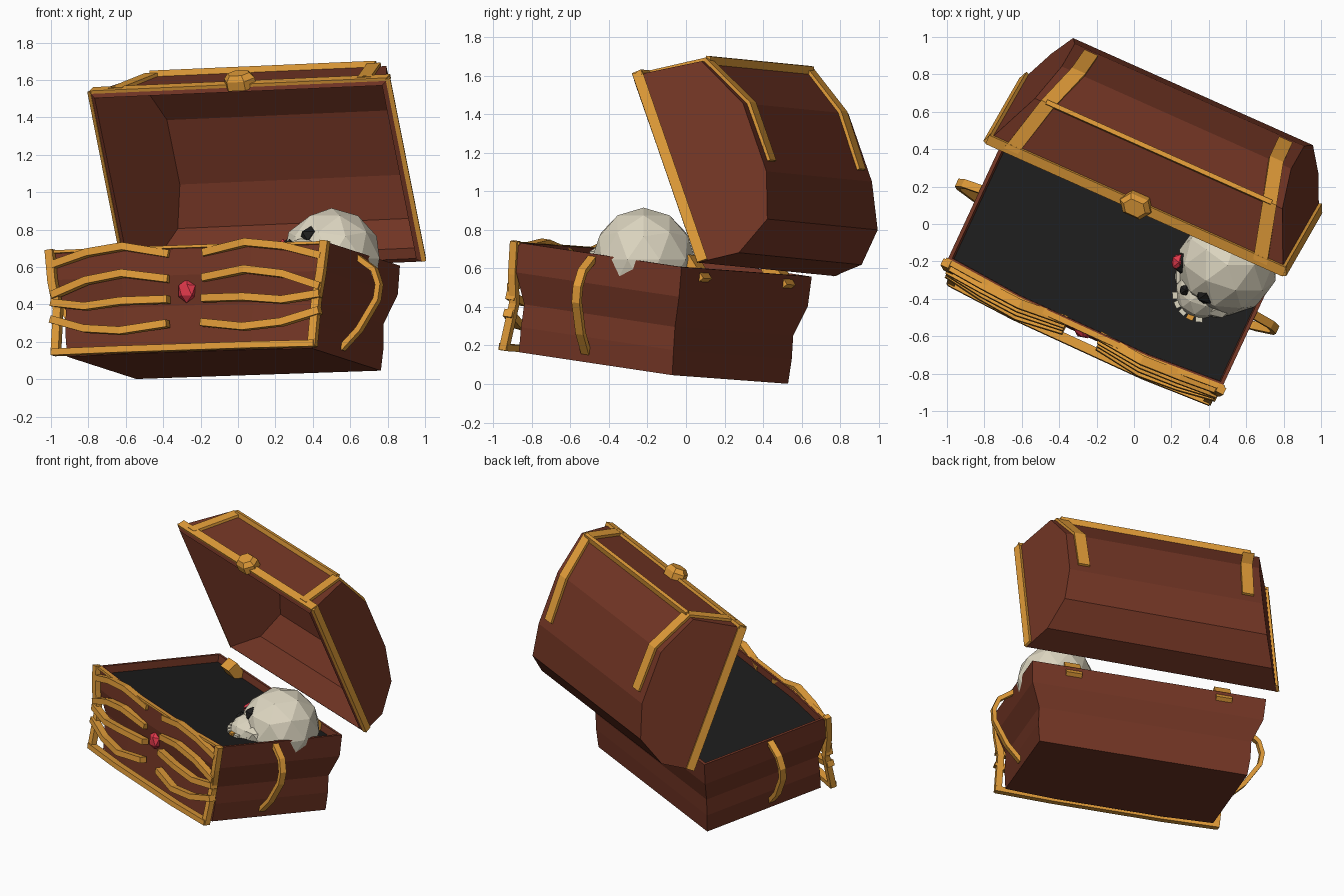
import bpy, bmesh, math
from mathutils import Vector, Matrix

if "Cube" in bpy.data.objects:
    bpy.data.objects.remove(bpy.data.objects["Cube"])


def material(name, r, g, b):
    m = bpy.data.materials.new(name)
    m.diffuse_color = (r, g, b, 1)
    m.use_nodes = True
    m.node_tree.nodes["Principled BSDF"].inputs["Base Color"].default_value = m.diffuse_color
    return m


WOOD = material("wood", 0.17, 0.036, 0.018)
GOLD = material("gold", 0.75, 0.33, 0.04)
BONE = material("bone", 0.72, 0.67, 0.53)
DARK = material("dark", 0.012, 0.012, 0.012)
RED = material("ruby", 0.75, 0.04, 0.07)


def frame(x, y, origin):
    """Tilted coordinate frame from its x and y directions."""
    x = Vector(x).normalized()
    z = x.cross(Vector(y)).normalized()
    y = z.cross(x)
    m = Matrix((x, y, z)).transposed().to_4x4()
    m.translation = origin
    return m


BASE = frame((0.908, -0.417, 0.031), (0.405, 0.904, -0.135), (-0.08, -0.18, 0.085))
LID = frame((0.912, -0.407, 0.04), (0.172, 0.326, -0.929), (0.195, 0.415, 0.595))
WORLD = Matrix.Identity(4)


def add(name, bm, mat, m):
    bmesh.ops.recalc_face_normals(bm, faces=bm.faces)
    me = bpy.data.meshes.new(name)
    bm.to_mesh(me)
    bm.free()
    me.materials.append(mat)
    ob = bpy.data.objects.new(name, me)
    ob.matrix_world = m
    bpy.context.collection.objects.link(ob)
    return ob


def loft(name, rings, mat, m, cap_start=True, cap_end=True):
    bm = bmesh.new()
    rows = [[bm.verts.new(p) for p in r] for r in rings]
    n = len(rows[0])
    for a, b in zip(rows, rows[1:]):
        for i in range(n):
            j = (i + 1) % n
            bm.faces.new((a[i], a[j], b[j], b[i]))
    if cap_start:
        bm.faces.new(rows[0])
    if cap_end:
        bm.faces.new(rows[-1])
    return add(name, bm, mat, m)


def bar(name, pts, across, width, thick, m, mat=GOLD):
    """Flat bar swept along a path; 'across' is its width direction."""
    pts = [Vector(p) for p in pts]
    side = Vector(across).normalized()
    rings = []
    for i, p in enumerate(pts):
        t = pts[min(i + 1, len(pts) - 1)] - pts[max(i - 1, 0)]
        n = t.cross(side).normalized() * thick / 2
        s = side * width / 2
        rings.append([p + s + n, p - s + n, p - s - n, p + s - n])
    return loft(name, rings, mat, m)


def ball(name, loc, size, mat, m=WORLD, sub=1):
    bm = bmesh.new()
    bmesh.ops.create_icosphere(bm, subdivisions=sub, radius=1)
    bmesh.ops.scale(bm, vec=size, verts=bm.verts)
    bmesh.ops.translate(bm, vec=loc, verts=bm.verts)
    return add(name, bm, mat, m)


# Chest body: pinched waist, bowed front, open top with an inner wall
def ring(hx, front, back, z, bow=0.03):
    return [(-hx, front, z), (-0.38, front - bow, z), (0.38, front - bow, z),
            (hx, front, z), (hx, back, z), (-hx, back, z)]


levels = [(0.72, -0.43, 0.455, 0), (0.735, -0.43, 0.45, 0.13), (0.735, -0.43, 0.44, 0.25),
          (0.80, -0.47, 0.47, 0.41), (0.81, -0.475, 0.465, 0.565),
          (0.79, -0.455, 0.445, 0.565), (0.78, -0.445, 0.44, 0.50)]
loft("chest_body", [ring(*l) for l in levels], WOOD, BASE, cap_end=False)

# Dark filling just under the rim
loft("dark_filling", [ring(0.785, -0.45, 0.443, 0.50), ring(0.785, -0.45, 0.443, 0.515)], DARK, BASE)

# Lid: profile (distance from hinge, height), narrowing towards the top
profile = [(0, 0), (-0.02, 0.2), (0.1, 0.38), (0.34, 0.45), (0.72, 0.45), (1.0, 0.33), (1.044, 0)]
bm = bmesh.new()
left, right = [[bm.verts.new((s * (0.87 - 0.44 * w), -v, w)) for v, w in profile] for s in (-1, 1)]
for i in range(len(profile) - 1):
    bm.faces.new((left[i], left[i + 1], right[i + 1], right[i]))
bm.faces.new(left)
bm.faces.new(right)
lid = add("lid", bm, WOOD, LID)
# outward normals on the open shell, then wall thickness inwards
bm = bmesh.new()
bm.from_mesh(lid.data)
top = max(bm.faces, key=lambda f: f.calc_center_median().z)
if top.normal.z < 0:
    bmesh.ops.reverse_faces(bm, faces=bm.faces)
bm.to_mesh(lid.data)
bm.free()
wall = lid.modifiers.new("wall", "SOLIDIFY")
wall.thickness = 0.04
wall.offset = -1

# Lid trim: front edge, end edges, fold strip and the two straps
bar("lid_front_trim", [(-0.87, -1.045, 0.025), (0.87, -1.045, 0.025)], (0, 0, 1), 0.055, 0.025, LID)
bar("lid_fold_trim", [(-0.66, -1.0, 0.335), (0.66, -1.0, 0.335)], (0, 1, -0.6), 0.055, 0.025, LID)
for s, side in ((-1, "left"), (1, "right")):
    bar("lid_end_trim_" + side, [(s * 0.865, 0, 0.025), (s * 0.865, -1.05, 0.025)],
        (-s * 0.44, 0, 1), 0.055, 0.025, LID)
    bar("lid_strap_" + side, [(s * 0.73, -1.05, 0.02), (s * 0.65, -1.008, 0.335),
                              (s * 0.58, -0.72, 0.458), (s * 0.57, -0.40, 0.455)],
        (1, 0, 0), 0.08, 0.022, LID)
    # hinge blocks on the back wall
    bar("hinge_" + side, [(s * 0.52, 0.46, 0.49), (s * 0.52, 0.36, 0.60)], (1, 0, 0), 0.11, 0.08, BASE)

# Clasp on the lid
loft("clasp", [[(x * k, -1.06 - d, 0.03 + z * k) for x, z in
                ((-0.09, 0), (-0.05, 0.06), (0.05, 0.06), (0.09, 0), (0.05, -0.06), (-0.05, -0.06))]
               for k, d in ((1, -0.03), (1, 0.02), (0.7, 0.05))], GOLD, LID)

# Front frame, four curved ribs on each half, and side handles
ribs = [(0.525, 0.57, 0.545, 0.49), (0.39, 0.425, 0.395, 0.325),
        (0.28, 0.275, 0.255, 0.285), (0.15, 0.115, 0.135, 0.195)]
bar("frame_bottom", [(-0.77, -0.50, 0.015), (-0.38, -0.52, 0.015), (0.38, -0.52, 0.015),
                     (0.77, -0.50, 0.015)], (0, 1, 0), 0.05, 0.035, BASE)
bar("frame_top", [(-0.82, -0.48, 0.56), (-0.38, -0.51, 0.56), (0.38, -0.51, 0.56),
                  (0.82, -0.48, 0.56)], (0, 1, 0), 0.03, 0.015, BASE)
for s, side in ((-1, "left"), (1, "right")):
    bar("frame_post_" + side, [(s * 0.81, -0.495, 0.57), (s * 0.79, -0.49, 0.40),
                               (s * 0.76, -0.475, 0.25), (s * 0.755, -0.50, 0)],
        (0, 1, 0), 0.04, 0.045, BASE)
    for k, zs in enumerate(ribs):
        path = [(s * x, y, z) for x, y, z in zip((0.1, 0.36, 0.58, 0.79), (-0.50, -0.53, -0.515, -0.49), zs)]
        bar("rib_%s_%d" % (side, k + 1), path, (0, 1, 0), 0.05, 0.04, BASE)
    bar("handle_" + side, [(s * x, -0.05, z) for x, z in
                           ((0.80, 0.54), (0.90, 0.47), (0.93, 0.39), (0.92, 0.31), (0.82, 0.15), (0.72, 0.05))],
        (0, 1, 0), 0.045, 0.03, BASE)

# Front jewel
ball("front_jewel", (0, -0.485, 0.325), (0.055, 0.04, 0.065), RED, BASE)

# Skull half sunk in the filling: cranium, face, cheeks, sockets, teeth
ball("skull_cranium", (0.50, -0.22, 0.645), (0.27, 0.27, 0.27), BONE, sub=2)
ball("skull_face", (0.36, -0.37, 0.63), (0.14, 0.14, 0.13), BONE, sub=2)
ball("skull_cheek_left", (0.27, -0.28, 0.62), (0.06, 0.07, 0.05), BONE)
ball("skull_cheek_right", (0.45, -0.45, 0.66), (0.08, 0.06, 0.06), BONE)
ball("eye_socket_left", (0.27, -0.21, 0.695), (0.06, 0.07, 0.06), DARK)
ball("eye_socket_right", (0.39, -0.37, 0.765), (0.065, 0.065, 0.055), DARK)
ball("nose_hole", (0.275, -0.355, 0.70), (0.035, 0.035, 0.05), DARK)
ball("eye_jewel", (0.24, -0.205, 0.70), (0.045, 0.05, 0.05), RED)
for i in range(5):
    a = math.radians(185 + i * 20)
    c = Vector((0.36 + 0.135 * math.cos(a), -0.37 + 0.135 * math.sin(a), 0.62))
    bar("tooth_%d" % (i + 1), [c + Vector((0, 0, 0.035)), c - Vector((0, 0, 0.05))],
        (-math.sin(a), math.cos(a), 0), 0.038, 0.04, WORLD, GOLD if i == 3 else BONE)
